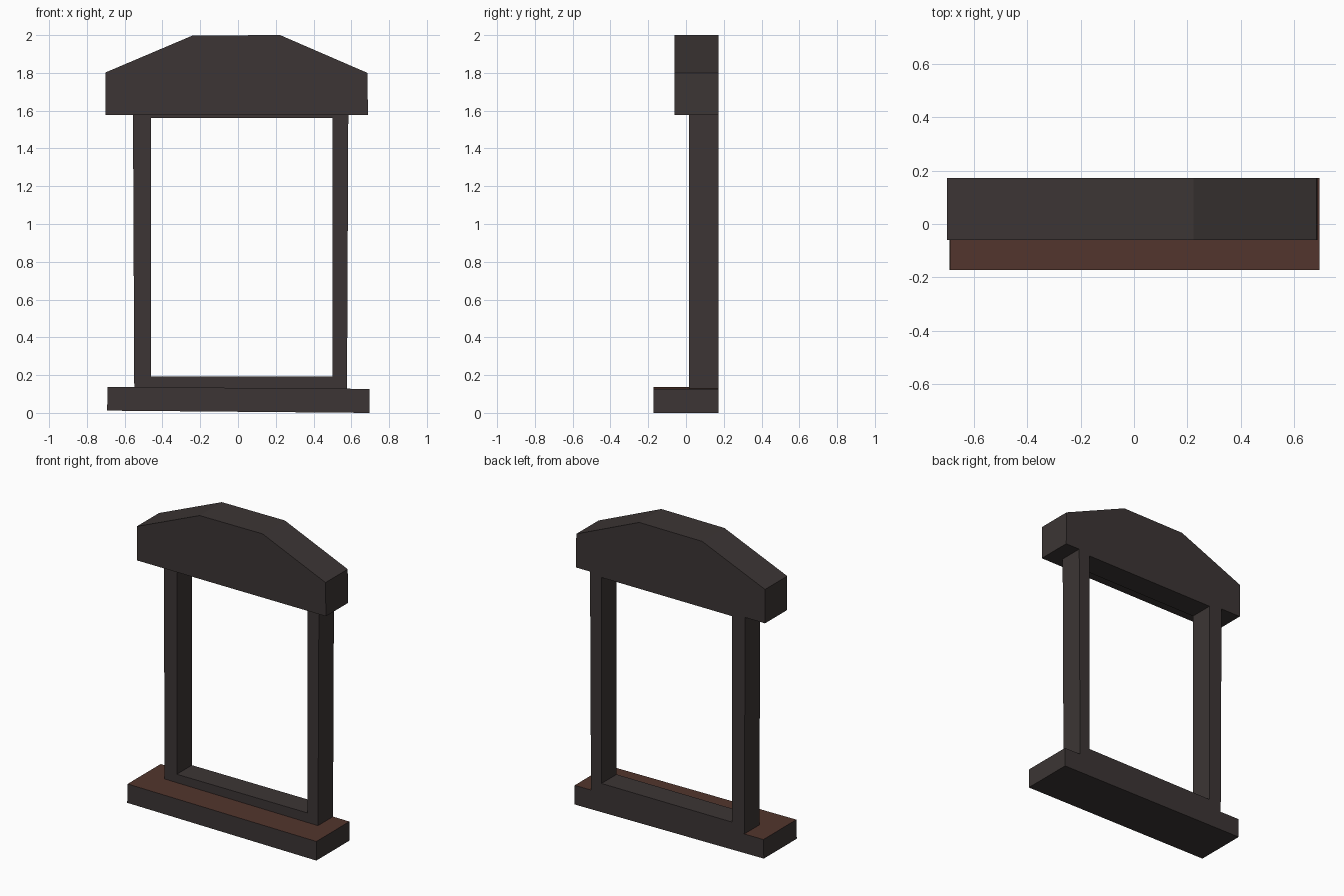
import bpy, bmesh

cube = bpy.data.objects.get("Cube")
if cube:
    bpy.data.objects.remove(cube, do_unlink=True)


def material(name, rgb):
    m = bpy.data.materials.new(name)
    m.use_nodes = True
    m.diffuse_color = (*rgb, 1)
    m.node_tree.nodes["Principled BSDF"].inputs["Base Color"].default_value = (*rgb, 1)
    return m


charcoal = material("charcoal", (0.045, 0.036, 0.035))
brown = material("brown", (0.085, 0.036, 0.026))
BACK = 0.173


def extrude_profile(name, profile, front, top_mat=None):
    """Extrude an x-z outline from the front depth to the shared back plane."""
    bm = bmesh.new()
    face = bm.faces.new([bm.verts.new((x, front, z)) for x, z in profile])
    ext = bmesh.ops.extrude_face_region(bm, geom=[face])
    verts = [v for v in ext["geom"] if isinstance(v, bmesh.types.BMVert)]
    bmesh.ops.translate(bm, verts=verts, vec=(0, BACK - front, 0))
    bmesh.ops.recalc_face_normals(bm, faces=bm.faces)
    mesh = bpy.data.meshes.new(name)
    mesh.materials.append(charcoal)
    if top_mat:
        mesh.materials.append(top_mat)
        for f in bm.faces:
            f.material_index = int(f.normal.z > 0.9)
    bm.to_mesh(mesh)
    bm.free()
    obj = bpy.data.objects.new(name, mesh)
    bpy.context.collection.objects.link(obj)
    return obj


# Slightly tilted sill with a brown top
extrude_profile("sill", [(-0.693, 0.012), (0.697, 0), (0.697, 0.127), (-0.69, 0.138)],
                -0.173, brown)

# Window frame: two jambs and two rails
FRAME = 0.015
extrude_profile("left_jamb", [(0.5, 0.1), (0.577, 0.1), (0.584, 1.6), (0.5, 1.6)], FRAME)
extrude_profile("right_jamb", [(-0.549, 0.1), (-0.46, 0.1), (-0.46, 1.6), (-0.556, 1.6)], FRAME)
extrude_profile("bottom_rail", [(-0.46, 0.1), (0.5, 0.1), (0.5, 0.192), (-0.46, 0.192)], FRAME)
extrude_profile("top_rail", [(-0.46, 1.56), (0.5, 1.56), (0.5, 1.65), (-0.46, 1.65)], FRAME)

# Lintel with sloped shoulders
extrude_profile("lintel", [(-0.702, 1.577), (0.688, 1.577), (0.685, 1.8), (0.223, 2.0),
                           (-0.24, 1.998), (-0.702, 1.802)], -0.06)
